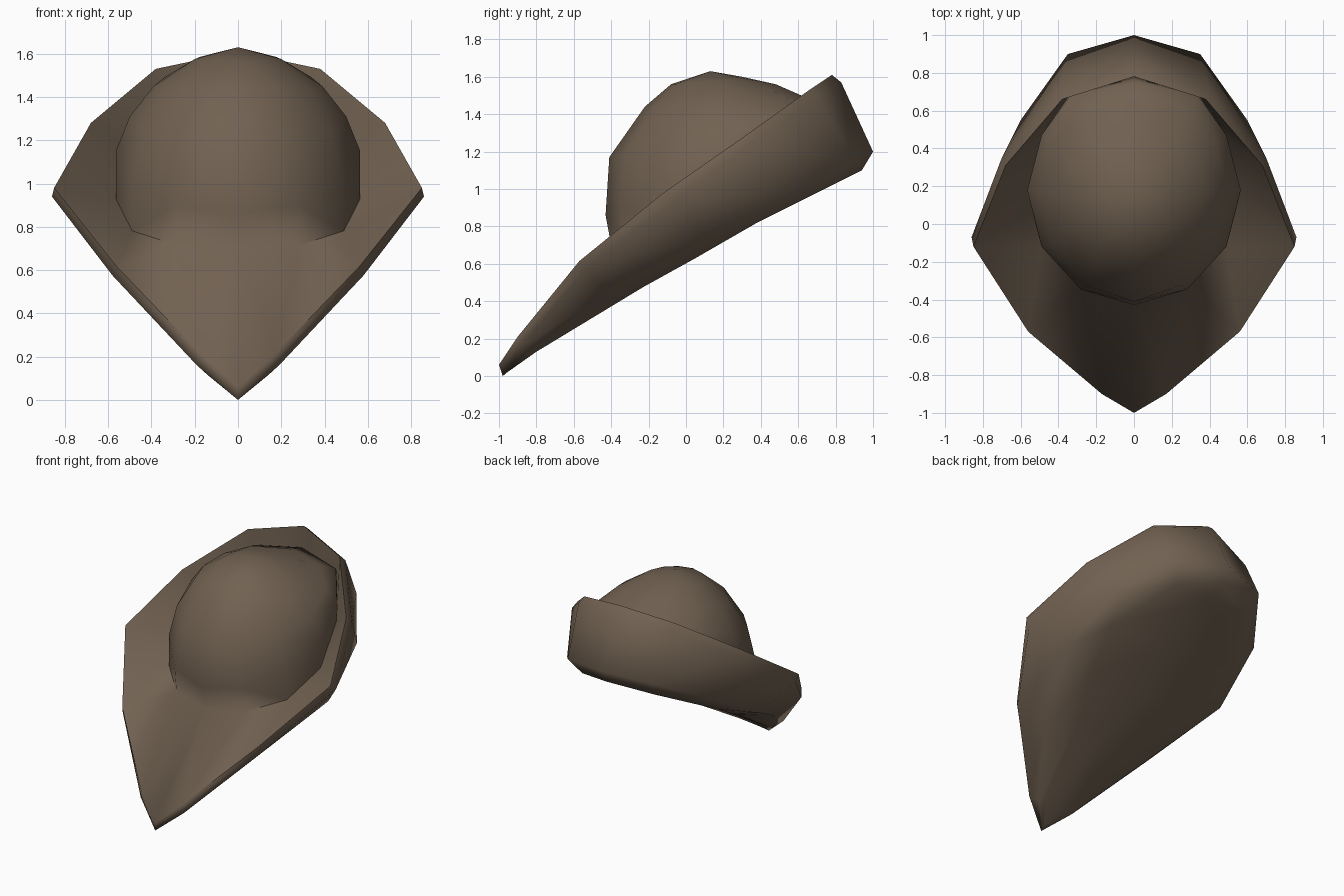
import bpy, bmesh, math
from mathutils import Vector

if "Cube" in bpy.data.objects:
    bpy.data.objects.remove(bpy.data.objects["Cube"])

felt = bpy.data.materials.new("brown felt")
felt.diffuse_color = (0.165, 0.12, 0.083, 1)
felt.use_nodes = True
felt.node_tree.nodes["Principled BSDF"].inputs["Base Color"].default_value = felt.diffuse_color


def loft_half(name, rings, smooth_angle):
    """Skin the right half between rings (front to back), then mirror it in x."""
    bm = bmesh.new()
    rows = [[bm.verts.new(p) for p in r] for r in rings]
    for a, b in zip(rows, rows[1:]):
        for i in range(len(a) - 1):
            bm.faces.new((a[i], b[i], b[i + 1], a[i + 1]))
    bmesh.ops.remove_doubles(bm, verts=bm.verts, dist=0.0005)
    # faces point away from the middle of the hat
    bm.normal_update()
    mid = Vector((0, 0.15, 0.95))
    if sum((f.calc_center_median() - mid).dot(f.normal) * f.calc_area() for f in bm.faces) < 0:
        bmesh.ops.reverse_faces(bm, faces=bm.faces)
    me = bpy.data.meshes.new(name)
    bm.to_mesh(me)
    bm.free()
    ob = bpy.data.objects.new(name, me)
    bpy.context.collection.objects.link(ob)
    me.materials.append(felt)
    mod = ob.modifiers.new("mirror", 'MIRROR')
    mod.use_clip = True
    bpy.ops.object.select_all(action='DESELECT')
    ob.select_set(True)
    bpy.context.view_layer.objects.active = ob
    bpy.ops.object.shade_smooth_by_angle(angle=math.radians(smooth_angle))
    return ob


def half_ring(f, s, b, w, back=1.0):
    """Tilted half oval: f, s, b = (y, z) at front, side, back; w = half width;
    back widens the rear stations."""
    pts = []
    for i in range(7):
        t = math.pi * i / 6
        c = math.cos(t)
        y, z = (s[k] + c * (f[k] - b[k]) / 2 + c * c * ((f[k] + b[k]) / 2 - s[k])
                for k in (0, 1))
        x = 0 if i in (0, 6) else w * math.sin(t) * (back if i > 4 else 1)
        pts.append((x, y, z))
    return pts


# Crown: tilted rounded dome, from the tip down to where it meets the brim
crown = [
    [(0, 0.13, 1.63)] * 7,
    half_ring((-0.08, 1.56), (0.13, 1.575), (0.30, 1.60), 0.20),
    half_ring((-0.22, 1.44), (0.15, 1.45), (0.48, 1.56), 0.39),
    half_ring((-0.41, 1.17), (0.17, 1.31), (0.64, 1.49), 0.50, 1.1),
    half_ring((-0.43, 0.86), (0.18, 1.15), (0.75, 1.46), 0.565, 1.2),
    half_ring((-0.40, 0.70), (0.17, 0.93), (0.77, 1.43), 0.565, 1.2),
]

# Brim: pointed at the front, folded up around the back, closed underneath
top_edge = [(0, -1.0, 0.06), (0.17, -0.90, 0.21), (0.56, -0.57, 0.615),
            (0.85, -0.12, 0.98), (0.68, 0.31, 1.28), (0.38, 0.66, 1.53), (0, 0.78, 1.61)]
outer_edge = [(0, -0.98, 0.0), (0.19, -0.88, 0.16), (0.58, -0.54, 0.575),
              (0.86, -0.07, 0.94), (0.70, 0.35, 1.24), (0.40, 0.70, 1.49), (0, 0.83, 1.57)]
low_edge = [(0, -0.97, 0.01), (0.14, -0.84, 0.115), (0.43, -0.42, 0.44),
            (0.67, 0.11, 0.73), (0.60, 0.55, 0.98), (0.35, 0.90, 1.16), (0, 1.0, 1.2)]
floor_edge = [(0, -0.95, 0.025), (0.12, -0.80, 0.13), (0.28, -0.23, 0.475),
              (0.42, 0.05, 0.63), (0.52, 0.38, 0.82), (0.30, 0.80, 1.03), (0, 0.94, 1.1)]
floor_mid = [(0, y, z + (0.01 if 0 < i < 6 else 0)) for i, (x, y, z) in enumerate(floor_edge)]

# The felt is one piece, so the crown runs smoothly into the brim
loft_half("felt_crown_and_brim",
          crown + [top_edge, outer_edge, low_edge, floor_edge, floor_mid], 75)
